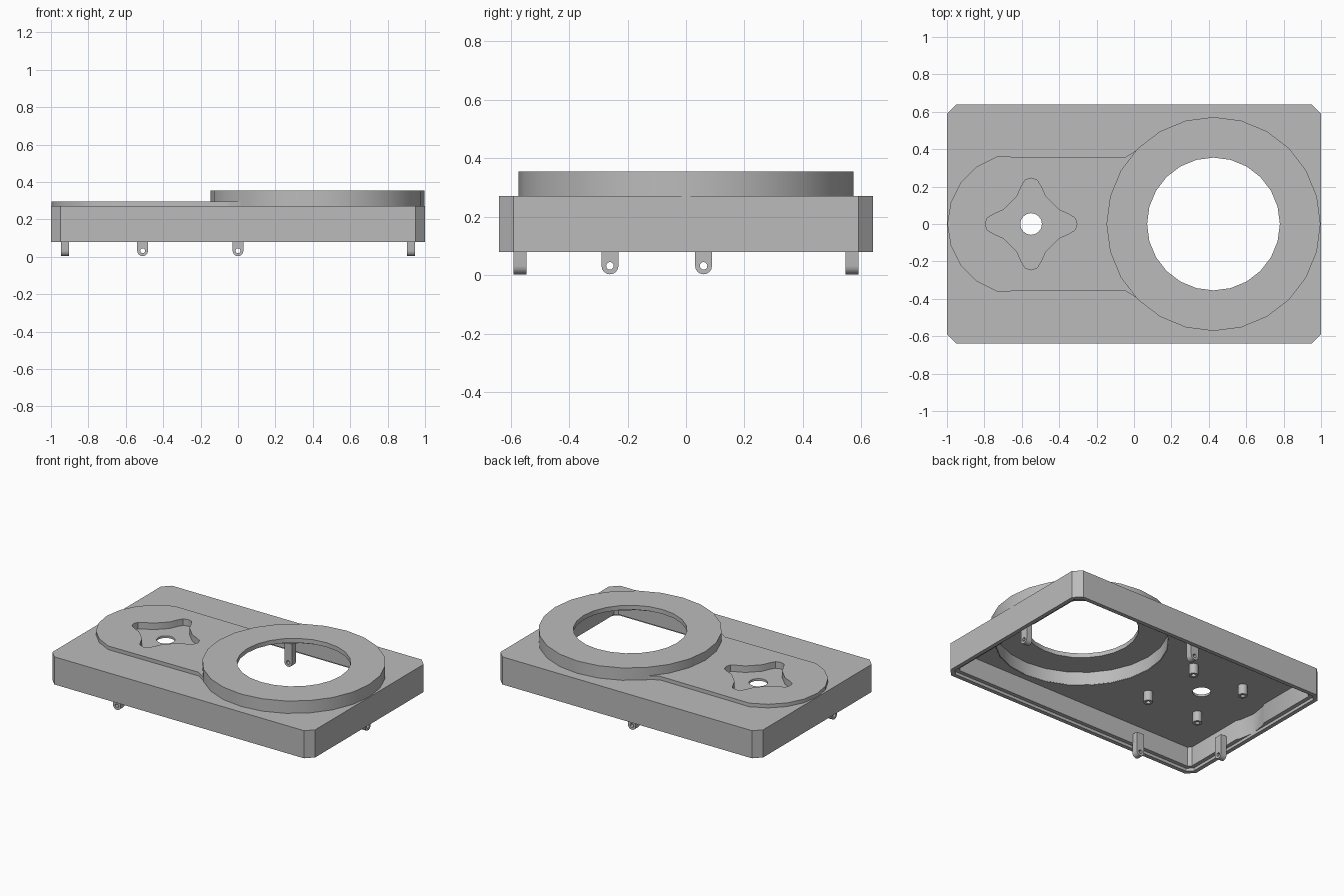
import bpy, bmesh
from math import sin, cos, radians, pi
from mathutils import Matrix

if "Cube" in bpy.data.objects:
    bpy.data.objects.remove(bpy.data.objects["Cube"])

grey = bpy.data.materials.new("plain grey")
grey.use_nodes = True
grey.diffuse_color = (0.5, 0.5, 0.5, 1)
grey.node_tree.nodes["Principled BSDF"].inputs["Base Color"].default_value = (0.5, 0.5, 0.5, 1)

RING_X, KNOB_X = 0.425, -0.55
TOP, FLOOR, RIM = 0.27, 0.235, 0.08


def finish(name, bm):
    bmesh.ops.recalc_face_normals(bm, faces=bm.faces)
    mesh = bpy.data.meshes.new(name)
    bm.to_mesh(mesh)
    bm.free()
    obj = bpy.data.objects.new(name, mesh)
    mesh.materials.append(grey)
    bpy.context.collection.objects.link(obj)
    return obj


def prism(name, outline, z0, z1):
    bm = bmesh.new()
    face = bm.faces.new([bm.verts.new((x, y, z0)) for x, y in outline])
    top = bmesh.ops.extrude_face_region(bm, geom=[face])["geom"]
    bmesh.ops.translate(bm, vec=(0, 0, z1 - z0),
                        verts=[v for v in top if isinstance(v, bmesh.types.BMVert)])
    return finish(name, bm)


def lathe(name, profile, x, y, sides):
    bm = bmesh.new()
    rings = [[bm.verts.new((x + r * cos(2 * pi * i / sides), y + r * sin(2 * pi * i / sides), z))
              for i in range(sides)] for r, z in profile]
    for a, b in zip(rings, rings[1:] + rings[:1]):
        for i in range(sides):
            j = (i + 1) % sides
            bm.faces.new((a[i], a[j], b[j], b[i]))
    return finish(name, bm)


def arc(cx, cy, r, start, end, steps):
    angles = [radians(start + (end - start) * i / steps) for i in range(steps + 1)]
    return [(cx + r * cos(a), cy + r * sin(a)) for a in angles]


def circle(cx, cy, r, sides=24):
    return arc(cx, cy, r, 0, 360, sides)[:-1]


def octagon(hx, hy, c):
    return [(hx, hy - c), (hx - c, hy), (c - hx, hy), (-hx, hy - c),
            (-hx, c - hy), (c - hx, -hy), (hx - c, -hy), (hx, c - hy)]


def select(obj):
    bpy.ops.object.select_all(action='DESELECT')
    obj.select_set(True)
    bpy.context.view_layer.objects.active = obj


def cut(obj, *outline_heights):
    for outline, z0, z1 in outline_heights:
        tool = prism("cutter", outline, z0, z1)
        tool.hide_render = True
        mod = obj.modifiers.new("cut", 'BOOLEAN')
        mod.operation, mod.solver, mod.object = 'DIFFERENCE', 'EXACT', tool
        select(obj)
        bpy.ops.object.modifier_apply(modifier=mod.name)
        bpy.data.objects.remove(tool)


def smooth(obj):
    select(obj)
    bpy.ops.object.shade_smooth_by_angle(angle=radians(30))


# Cross-shaped pocket outline, one arm repeated four times
arm = [(.245, 0), (.235, .032), (.2, .053), (.15, .075), (.075, .15), (.053, .2), (.032, .235)]
cross = []
for turn in range(4):
    for x, y in arm:
        for _ in range(turn):
            x, y = -y, x
        cross.append((KNOB_X + x, y))
pocket = (cross, 0.25, 0.4)
plate_arc = arc(-0.62, 0, 0.378, 107.7, 252.3, 8)

# Open-bottomed case with a stepped rim
case = prism("case_shell", octagon(1, 0.64, 0.05), RIM, TOP)
cut(case,
    (octagon(0.945, 0.585, 0.02), 0, FLOOR),
    (octagon(0.972, 0.612, 0.034), 0, 0.1),
    (circle(RING_X, 0, 0.545), 0.1, 0.4),
    (circle(-0.62, 0, 0.355, 20), 0.1, FLOOR),
    pocket,
    (circle(KNOB_X, 0, 0.058, 16), 0.1, 0.4))
smooth(case)

# Raised hollow ring
ring = lathe("raised_ring", [(.355, .355), (.572, .355), (.572, .25), (.54, .236),
                             (.54, .325), (.355, .325)], RING_X, 0, 24)
smooth(ring)

# Thin raised plate, rounded at one end and flared into the ring
plate = prism("raised_plate", plate_arc + [(-0.05, -0.355)]
              + arc(RING_X, 0, 0.565, 226, 134, 8) + [(-0.05, 0.355)], 0.262, 0.295)
cut(plate, pocket)
smooth(plate)

# Hollow screw posts under the plate
for i, sx in enumerate((-1, 1)):
    for j, sy in enumerate((-1, 1)):
        post = lathe(f"screw_post_{2 * i + j + 1}",
                     [(.03, .24), (.03, .165), (.015, .165), (.015, .24)],
                     -0.5 + sx * 0.2, sy * 0.22, 16)
        smooth(post)

# Rounded mounting tabs with a hole: drawn flat, then stood up against each wall
tabs = [("front_tab", -0.51, -0.567, 0), ("back_tab", 0, 0.567, 0),
        ("left_tab", 0.925, 0.06, 90), ("right_tab", -0.925, -0.26, 90)]
for name, x, y, turn in tabs:
    outline = arc(0, 0.032, 0.029, 180, 360, 8) + [(0.029, 0.165), (-0.029, 0.165)]
    tab = prism(name, outline, -0.022, 0.022)
    cut(tab, (circle(0, 0.032, 0.013, 12), -0.1, 0.1))
    tab.data.transform(Matrix.Translation((x, y, 0)) @ Matrix.Rotation(radians(turn), 4, 'Z')
                       @ Matrix.Rotation(radians(90), 4, 'X'))
    smooth(tab)
